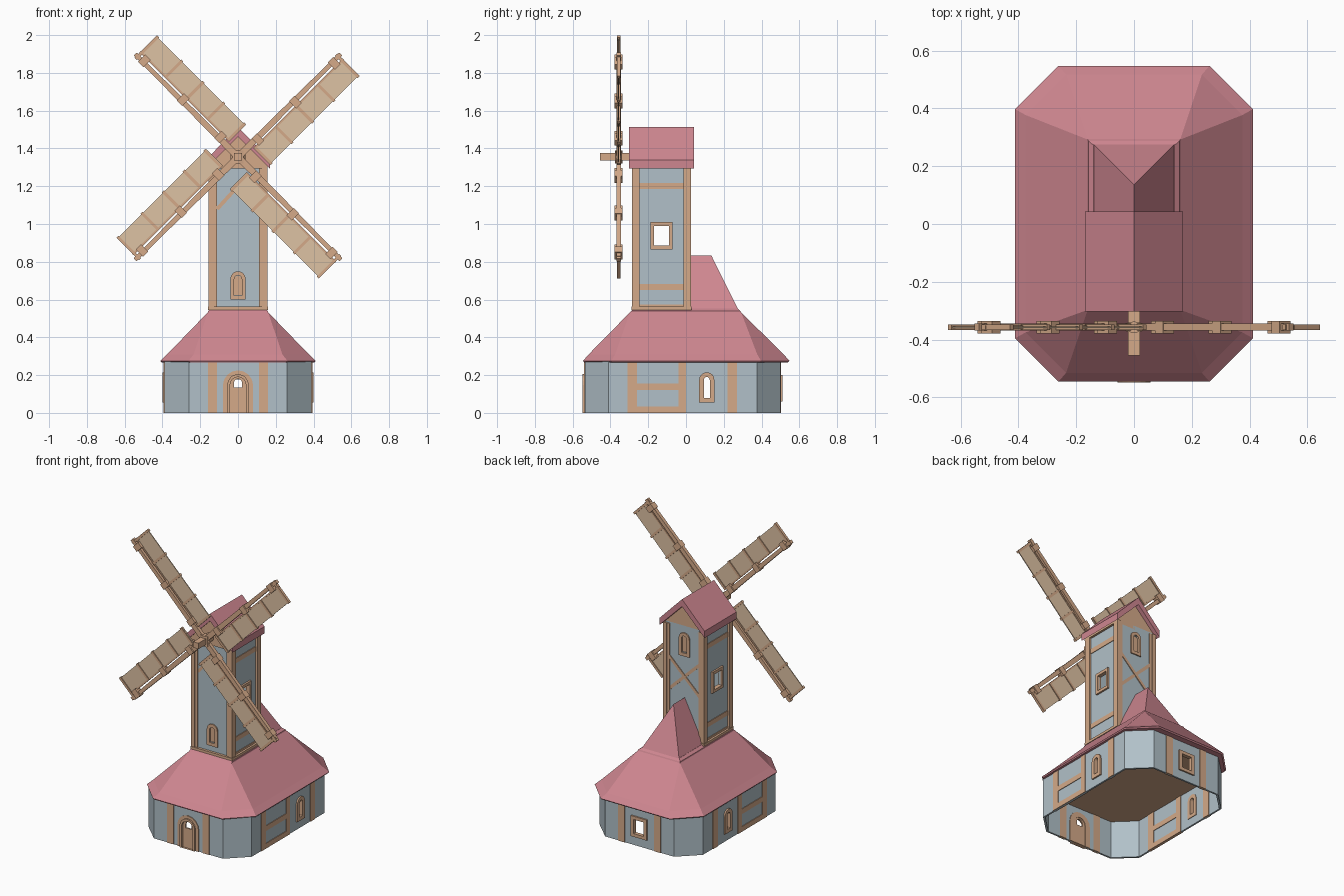
import bpy, bmesh
from math import sin, cos, pi, radians, hypot

if "Cube" in bpy.data.objects:
    bpy.data.objects.remove(bpy.data.objects["Cube"])


def material(name, rgb):
    m = bpy.data.materials.new(name)
    m.diffuse_color = (*rgb, 1)
    m.use_nodes = True
    m.node_tree.nodes["Principled BSDF"].inputs["Base Color"].default_value = m.diffuse_color
    return m


WALL = material("pale_blue_plaster", (0.44, 0.53, 0.58))
WOOD = material("timber", (0.66, 0.40, 0.25))
ROOF = material("pink_tiles", (0.62, 0.24, 0.28))
CLOTH = material("sailcloth", (0.73, 0.54, 0.37))


def finish(name, bm, mat):
    bmesh.ops.remove_doubles(bm, verts=bm.verts, dist=1e-5)
    bmesh.ops.recalc_face_normals(bm, faces=bm.faces)
    me = bpy.data.meshes.new(name)
    bm.to_mesh(me)
    bm.free()
    ob = bpy.data.objects.new(name, me)
    bpy.context.collection.objects.link(ob)
    me.materials.append(mat)
    return ob


# Local (u, v, outward depth w) to world, for each facing
def front(y): return lambda u, v, w: (u, y - w, v)
def back(y): return lambda u, v, w: (-u, y + w, v)
def side(s, x): return lambda u, v, w: (s * (x + w), u, v)
def up(u, v, w): return (u, v, w)


def rect(u0, v0, u1, v1):
    return [(u0, v0), (u1, v0), (u1, v1), (u0, v1)]


def arch(u, v0, hw, top):
    return [(u - hw, v0), (u + hw, v0)] + [
        (u + hw * cos(i * pi / 8), top - hw + hw * sin(i * pi / 8)) for i in range(9)]


def brace(u0, v0, u1, v1, w=0.02):
    d = hypot(u1 - u0, v1 - v0)
    a, b = -(v1 - v0) / d * w / 2, (u1 - u0) / d * w / 2
    return [(u0 + a, v0 + b), (u1 + a, v1 + b), (u1 - a, v1 - b), (u0 - a, v0 - b)]


def octagon(x, y0, y1, cx, cy):
    return [(-x + cx, y0), (x - cx, y0), (x, y0 + cy), (x, y1 - cy),
            (x - cx, y1), (-x + cx, y1), (-x, y1 - cy), (-x, y0 + cy)]


def prisms(name, items, mat):
    """Each item: (outline, hole or None, w0, w1, mapping)."""
    bm = bmesh.new()
    for pts, hole, w0, w1, m in items:
        def ring(p, w): return [bm.verts.new(m(u, v, w)) for u, v in p]
        loops = [ring(pts, w0), ring(pts, w1)]
        if hole:
            loops += [ring(hole, w1), ring(hole, w0)]
        else:
            bm.faces.new(loops[0])
            bm.faces.new(loops[1])
        n = len(pts)
        for k in range(4 if hole else 1):
            a, b = loops[k], loops[(k + 1) % len(loops)]
            for i in range(n):
                bm.faces.new((a[i], a[(i + 1) % n], b[(i + 1) % n], b[i]))
    return finish(name, bm, mat)


def loft(name, levels, mat):
    """Stack of (outline, z), capped at both ends."""
    bm = bmesh.new()
    loops = [[bm.verts.new((x, y, z)) for x, y in pts] for pts, z in levels]
    for a, b in zip(loops, loops[1:]):
        for i in range(len(a)):
            j = (i + 1) % len(a)
            bm.faces.new((a[i], a[j], b[j], b[i]))
    bm.faces.new(loops[0])
    bm.faces.new(loops[-1])
    return finish(name, bm, mat)


def cut(ob, items):
    cutter = prisms("opening_cutter", items, WALL)
    cutter.hide_render = True
    mod = ob.modifiers.new("openings", 'BOOLEAN')
    mod.object, mod.operation, mod.solver = cutter, 'DIFFERENCE', 'EXACT'
    dg = bpy.context.evaluated_depsgraph_get()
    me = bpy.data.meshes.new_from_object(ob.evaluated_get(dg))
    ob.modifiers.clear()
    ob.data = me
    bpy.data.objects.remove(cutter)


# Lower building: thin octagonal wall with openings
BF, BB, BX = front(-0.535), back(0.5), 0.39
base = prisms("base_walls", [(octagon(BX, -0.535, 0.5, 0.13, 0.125),
              octagon(BX - 0.012, -0.523, 0.488, 0.125, 0.12), 0, 0.272, up)], WALL)
cut(base, [(arch(0, -0.02, 0.05, 0.2), None, -0.06, 0.06, BF),
           (rect(-0.04, 0.08, 0.04, 0.18), None, -0.06, 0.06, BB)] +
    [(arch(0.11, 0.075, 0.018, 0.195), None, -0.06, 0.06, side(s, BX)) for s in (1, -1)])
prisms("base_ceiling", [(octagon(0.38, -0.525, 0.49, 0.125, 0.12), None, 0.255, 0.27, up)], WOOD)

# Lower timber framing, showing inside and out
T0, T1 = -0.016, 0.004
items = []
for s in (1, -1):
    m = side(s, BX)
    for r in (rect(-0.31, 0, -0.26, 0.27), rect(-0.04, 0, 0.0, 0.27), rect(0.22, 0, 0.27, 0.27),
              rect(-0.26, 0.12, -0.04, 0.155), rect(-0.26, 0.0, -0.04, 0.035)):
        items.append((r, None, T0, T1, m))
    for m in (BF, BB):
        items.append((rect(s * 0.11, 0, s * 0.16, 0.27), None, T0, T1, m))
prisms("base_timbers", items, WOOD)

# Door and lower windows
prisms("door_surround", [(arch(0, 0, 0.08, 0.225), arch(0, 0, 0.05, 0.2), T0, 0.005, BF),
                         (arch(0, 0, 0.057, 0.205), arch(0, 0, 0.042, 0.19), T0, 0.014, BF)], WOOD)
prisms("door", [(arch(0, 0, 0.045, 0.193), arch(0, 0.135, 0.022, 0.18), -0.012, -0.002, BF)], WOOD)
prisms("base_window_frames",
       [(arch(0.11, 0.055, 0.04, 0.215), arch(0.11, 0.08, 0.016, 0.19), T0, 0.01, side(s, BX))
        for s in (1, -1)] +
       [(rect(-0.06, 0.06, 0.06, 0.2), rect(-0.038, 0.082, 0.038, 0.178), T0, 0.01, BB)], WOOD)

# Large skirt roof with a small stepped lip
loft("skirt_roof", [(octagon(0.405, -0.54, 0.54, 0.15, 0.15), 0.268),
                    (octagon(0.411, -0.545, 0.547, 0.15, 0.15), 0.276),
                    (octagon(0.375, -0.515, 0.517, 0.14, 0.14), 0.31),
                    (octagon(0.16, -0.297, 0.292, 0, 0), 0.532),
                    (octagon(0.158, -0.29, 0.288, 0, 0), 0.54),
                    (octagon(0.14, -0.275, 0.272, 0, 0), 0.553)], ROOF)
# Rear hipped roof leaning against the tower
loft("rear_hip_roof", [(rect(-0.14, 0.0, 0.14, 0.275), 0.55),
                       (rect(0, 0.0, 0, 0.135), 0.832)], ROOF)

# Tower walls with openings
TX, TF, TB = 0.14, front(-0.272), back(0.014)
tower = prisms("tower_walls", [(rect(-TX, -0.272, TX, 0.014),
               rect(-TX + 0.012, -0.26, TX - 0.012, 0.002), 0.545, 1.32, up)], WALL)
cut(tower, [(rect(-0.17, 0.885, -0.09, 0.99), None, -0.05, 0.05, side(s, TX)) for s in (1, -1)] +
    [(arch(0, 0.625, 0.022, 0.725), None, -0.05, 0.05, TF),
     (arch(0, 1.14, 0.022, 1.25), None, -0.05, 0.05, TB)])

# Tower posts, rails and braces
posts, items = [], []
for s in (1, -1):
    for y0, y1 in ((-0.285, -0.245), (-0.012, 0.026)):
        posts.append((rect(s * 0.128, y0, s * 0.155, y1), None, 0.55, 1.31, up))
    for y0, y1 in ((-0.28, -0.262), (0.004, 0.02)):
        posts.append((rect(s * 0.11, y0, s * 0.13, y1), None, 0.55, 1.31, up))
    m = side(s, TX)
    for z0, z1 in ((0.55, 0.575), (0.65, 0.682), (1.185, 1.218)):
        items.append((rect(-0.25, z0, -0.01, z1), None, T0, T1, m))
    items.append((brace(s * 0.11, 1.08, s * 0.01, 1.19), None, T0, T1, TF))
    items.append((brace(s * 0.12, 0.86, -s * 0.12, 1.09), None, T0, T1 + s * 0.001, TB))
posts.append((rect(-0.158, -0.289, 0.158, 0.03), None, 0.545, 0.562, up))
prisms("tower_posts", posts, WOOD)
prisms("tower_timbers", items, WOOD)

# Tower windows
prisms("tower_side_window_frames",
       [(rect(-0.188, 0.865, -0.072, 1.01), rect(-0.17, 0.885, -0.09, 0.99), T0, 0.012, side(s, TX))
        for s in (1, -1)], WOOD)
prisms("tower_arched_window_frames",
       [(arch(0, 0.6, 0.04, 0.75), arch(0, 0.622, 0.02, 0.728), T0, 0.008, TF),
        (arch(0, 1.115, 0.04, 1.275), arch(0, 1.137, 0.02, 1.253), T0, 0.008, TB)], WOOD)
prisms("tower_window_panels", [(arch(0, 0.62, 0.022, 0.73), None, -0.014, -0.004, TF),
                               (arch(0, 1.135, 0.022, 1.255), None, -0.014, -0.004, TB)], WOOD)

# Gabled cap
prisms("cap_gable", [([(-0.155, 1.295), (0.155, 1.295), (0.155, 1.31), (0, 1.47), (-0.155, 1.31)],
                      None, -0.294, 0.012, front(-0.28))], WOOD)
prisms("cap_roof", [([(0, 1.513), (-0.17, 1.34), (-0.17, 1.293), (0, 1.463),
                      (0.17, 1.293), (0.17, 1.34)], None, -0.345, 0, front(-0.302))], ROOF)

# Sail axle and hub
SY, SZ = -0.357, 1.355
prisms("sail_axle", [(rect(-0.02, SZ - 0.02, 0.02, SZ + 0.02), None, -0.09, 0.098, front(SY))], WOOD)
loft("sail_hub", [([(0.04 * cos(i * pi / 4), SY + 0.02 * sin(i * pi / 4)) for i in range(8)], SZ - 0.035),
                  ([(0.04 * cos(i * pi / 4), SY + 0.02 * sin(i * pi / 4)) for i in range(8)], SZ + 0.035)], WOOD)

# Four sails, cloth on the clockwise side of each stock
for n in range(4):
    a = radians(45 + 90 * n)

    def m(r, p, w, c=cos(a), s=sin(a)):
        return (r * c + p * s, SY - w, SZ + r * s - p * c)
    wood = [([(0, -0.018), (0.77, -0.011), (0.77, 0.011), (0, 0.018)], None, -0.012, 0.012, m),
            (rect(0.09, 0.024, 0.76, 0.034), None, -0.006, 0.006, m)]
    for r in (0.14, 0.42, 0.71):  # clamps
        wood.append((rect(r - 0.02, -0.018, r + 0.02, 0.036), None, -0.021, 0.021, m))
    for r in (0.1, 0.255, 0.41, 0.57, 0.75):  # cross slats
        wood.append((rect(r - 0.008, -0.016 if r > 0.7 else 0.024, r + 0.008, 0.152),
                     None, -0.009, 0.009, m))
    prisms(f"sail_frame_{n + 1}", wood, WOOD)
    prisms(f"sail_cloth_{n + 1}", [(rect(0.09, 0.03, 0.752, 0.147), None, -0.003, 0.003, m)], CLOTH)
